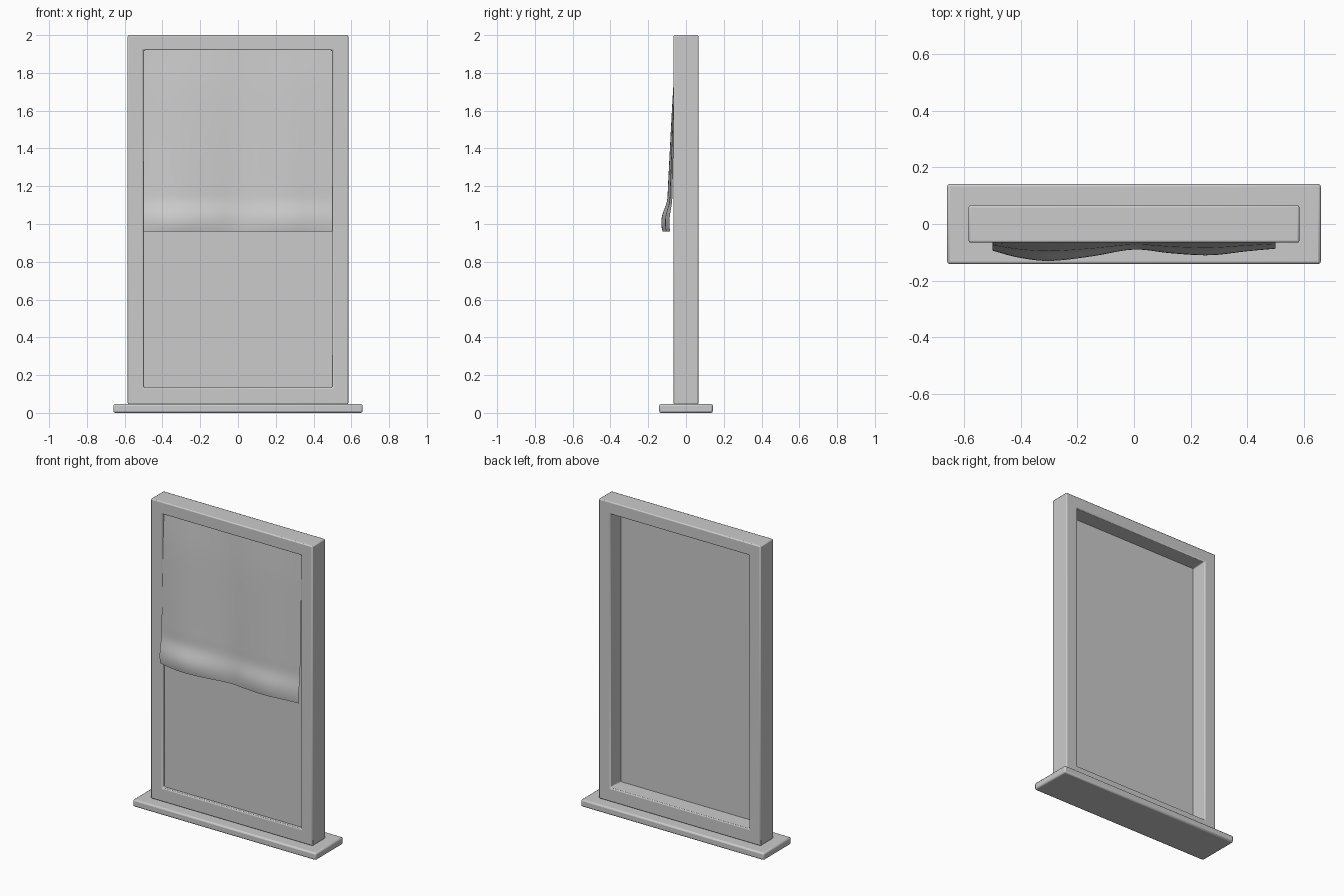
import bpy, bmesh

if "Cube" in bpy.data.objects:
    bpy.data.objects.remove(bpy.data.objects["Cube"])

FRAME_Z0, FRAME_TOP = 0.045, 2.0
OPEN_X, OPEN_Z0, OPEN_Z1 = 0.5, 0.135, 1.92
PANE_Y = -0.043


def make(name, verts, faces, bevel=0.0, angle=0.7):
    me = bpy.data.meshes.new(name)
    me.from_pydata(verts, [], faces)
    bm = bmesh.new()
    bm.from_mesh(me)
    bmesh.ops.recalc_face_normals(bm, faces=bm.faces)
    bm.to_mesh(me)
    bm.free()
    ob = bpy.data.objects.new(name, me)
    bpy.context.collection.objects.link(ob)
    if bevel:
        mod = ob.modifiers.new("bevel", 'BEVEL')
        mod.width, mod.segments = bevel, 2
    bpy.ops.object.select_all(action='DESELECT')
    ob.select_set(True)
    bpy.context.view_layer.objects.active = ob
    bpy.ops.object.shade_smooth_by_angle(angle=angle)
    return ob


def rect(x, z0, z1, y):
    return [(-x, y, z0), (x, y, z0), (x, y, z1), (-x, y, z1)]


def bridge(a, b):
    return [(a + i, a + (i + 1) % 4, b + (i + 1) % 4, b + i) for i in range(4)]


def smooth_curve(pts, t):
    # Catmull-Rom style interpolation through (position, value) points
    for i in range(len(pts) - 1):
        (x1, y1), (x2, y2) = pts[i], pts[i + 1]
        if t <= x2 or i == len(pts) - 2:
            x0, y0 = pts[max(i - 1, 0)]
            x3, y3 = pts[min(i + 2, len(pts) - 1)]
            h = x2 - x1
            u = (t - x1) / h
            m1, m2 = (y2 - y0) / (x2 - x0) * h, (y3 - y1) / (x3 - x1) * h
            return ((2*u**3 - 3*u**2 + 1) * y1 + (u**3 - 2*u**2 + u) * m1
                    + (3*u**2 - 2*u**3) * y2 + (u**3 - u**2) * m2)


# Sill slab
make("sill", rect(0.66, 0, 0.047, -0.142) + rect(0.66, 0, 0.047, 0.142),
     [(0, 1, 2, 3), (4, 5, 6, 7)] + bridge(0, 4), bevel=0.01)

# Rectangular frame ring around the opening
make("window_frame",
     rect(0.584, FRAME_Z0, FRAME_TOP, -0.066) + rect(0.584, FRAME_Z0, FRAME_TOP, 0.066)
     + rect(OPEN_X, OPEN_Z0, OPEN_Z1, 0.066) + rect(OPEN_X, OPEN_Z0, OPEN_Z1, -0.066),
     bridge(0, 4) + bridge(4, 8) + bridge(8, 12) + bridge(12, 0), bevel=0.007)

# Glass pane close to the front
make("pane", rect(OPEN_X, OPEN_Z0, OPEN_Z1, PANE_Y), [(0, 1, 2, 3)])

# Half-length curtain sheet, flaring out in waves towards the hem
WAVE = [(-0.5, 0.044), (-0.41, 0.068), (-0.3, 0.08), (-0.15, 0.064), (0, 0.04),
        (0.13, 0.053), (0.27, 0.06), (0.4, 0.046), (0.5, 0.037)]
FLARE = [(0.96, 0.92), (0.99, 1.0), (1.04, 0.97), (1.12, 0.64), (1.2, 0.57),
         (1.4, 0.44), (1.72, 0.22), (1.92, 0.0)]
NX, NZ = 40, 48
verts = []
for j in range(NZ + 1):
    z = 0.96 + 0.96 * j / NZ
    for i in range(NX + 1):
        x = -0.5 + i / NX
        y = -0.05 - smooth_curve(WAVE, x) * smooth_curve(FLARE, z)
        verts.append((x * 0.998, y, z))
faces = [(j * (NX + 1) + i, j * (NX + 1) + i + 1,
          (j + 1) * (NX + 1) + i + 1, (j + 1) * (NX + 1) + i)
         for j in range(NZ) for i in range(NX)]
make("curtain", verts, faces, angle=1.2)
